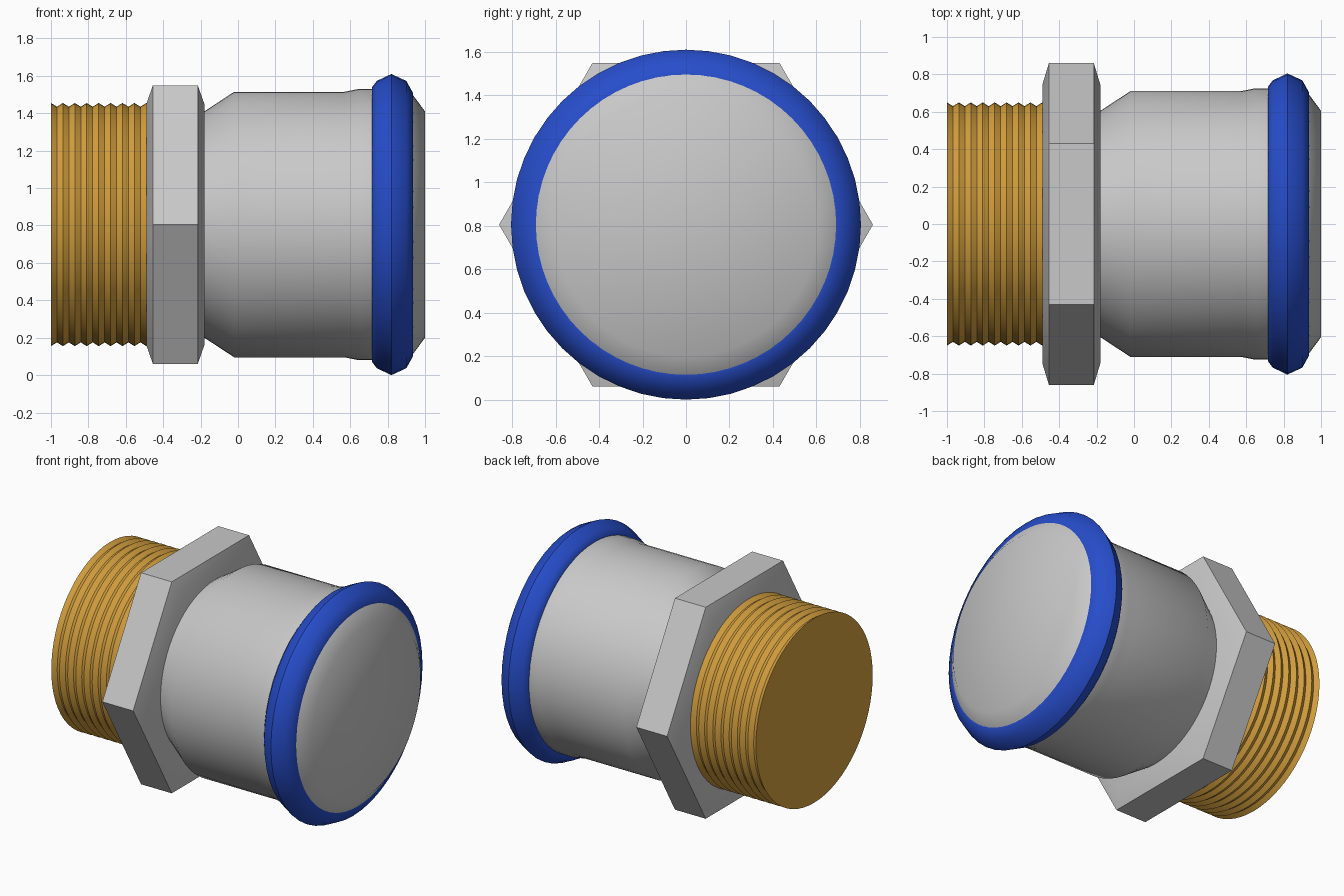
import bpy, bmesh, math

cube = bpy.data.objects.get("Cube")
if cube:
    bpy.data.objects.remove(cube, do_unlink=True)

AXIS_Z = 0.805  # height of the fitting's long axis


def material(name, rgb):
    m = bpy.data.materials.new(name)
    m.use_nodes = True
    m.diffuse_color = (*rgb, 1)
    m.node_tree.nodes["Principled BSDF"].inputs["Base Color"].default_value = (*rgb, 1)
    return m


def lathe(name, profile, sides, mat, angle=40, caps=True):
    """Sweep (x, radius) points around the long axis."""
    bm = bmesh.new()
    rings = []
    for x, r in profile:
        turns = [2 * math.pi * i / sides for i in range(sides)]
        rings.append([bm.verts.new((x, r * math.cos(a), AXIS_Z + r * math.sin(a)))
                      for a in turns])
    for a, b in zip(rings, rings[1:]):
        for i in range(sides):
            j = (i + 1) % sides
            bm.faces.new((a[i], a[j], b[j], b[i]))
    if caps:
        bm.faces.new(rings[0])
        bm.faces.new(rings[-1])
    bmesh.ops.recalc_face_normals(bm, faces=bm.faces)
    mesh = bpy.data.meshes.new(name)
    bm.to_mesh(mesh)
    bm.free()
    mesh.materials.append(mat)
    obj = bpy.data.objects.new(name, mesh)
    bpy.context.collection.objects.link(obj)
    bpy.ops.object.select_all(action='DESELECT')
    obj.select_set(True)
    bpy.context.view_layer.objects.active = obj
    bpy.ops.object.shade_smooth_by_angle(angle=math.radians(angle))
    return obj


steel = material("steel grey", (0.58, 0.58, 0.58))
brass = material("brass", (0.68, 0.36, 0.05))
blue = material("blue seal", (0.02, 0.075, 0.6))

# Threaded end: alternating crests and roots
TEETH = 8
step = 0.51 / (2 * TEETH)
thread = [(-1 + i * step, 0.63 if i % 2 else 0.65) for i in range(2 * TEETH + 1)]
lathe("threaded_end", thread, 64, brass, 30)

# Hexagonal nut with tapered ends
lathe("hex_nut", [(-0.49, 0.745), (-0.455, 0.86), (-0.215, 0.86), (-0.18, 0.745)],
      6, steel, 30)

# Socket body with a conical shoulder and a chamfered mouth
lathe("socket_body", [(-0.2, 0.605), (-0.18, 0.605), (-0.02, 0.71), (0.57, 0.71),
                      (0.645, 0.725), (0.75, 0.725), (0.93, 0.7), (1.0, 0.605)],
      64, steel)

# Bulging seal ring around the mouth
lathe("seal_ring", [(0.715, 0.72), (0.717, 0.735), (0.742, 0.768), (0.82, 0.805),
                    (0.9, 0.768), (0.935, 0.705), (0.937, 0.69)],
      48, blue, 40, caps=False)
